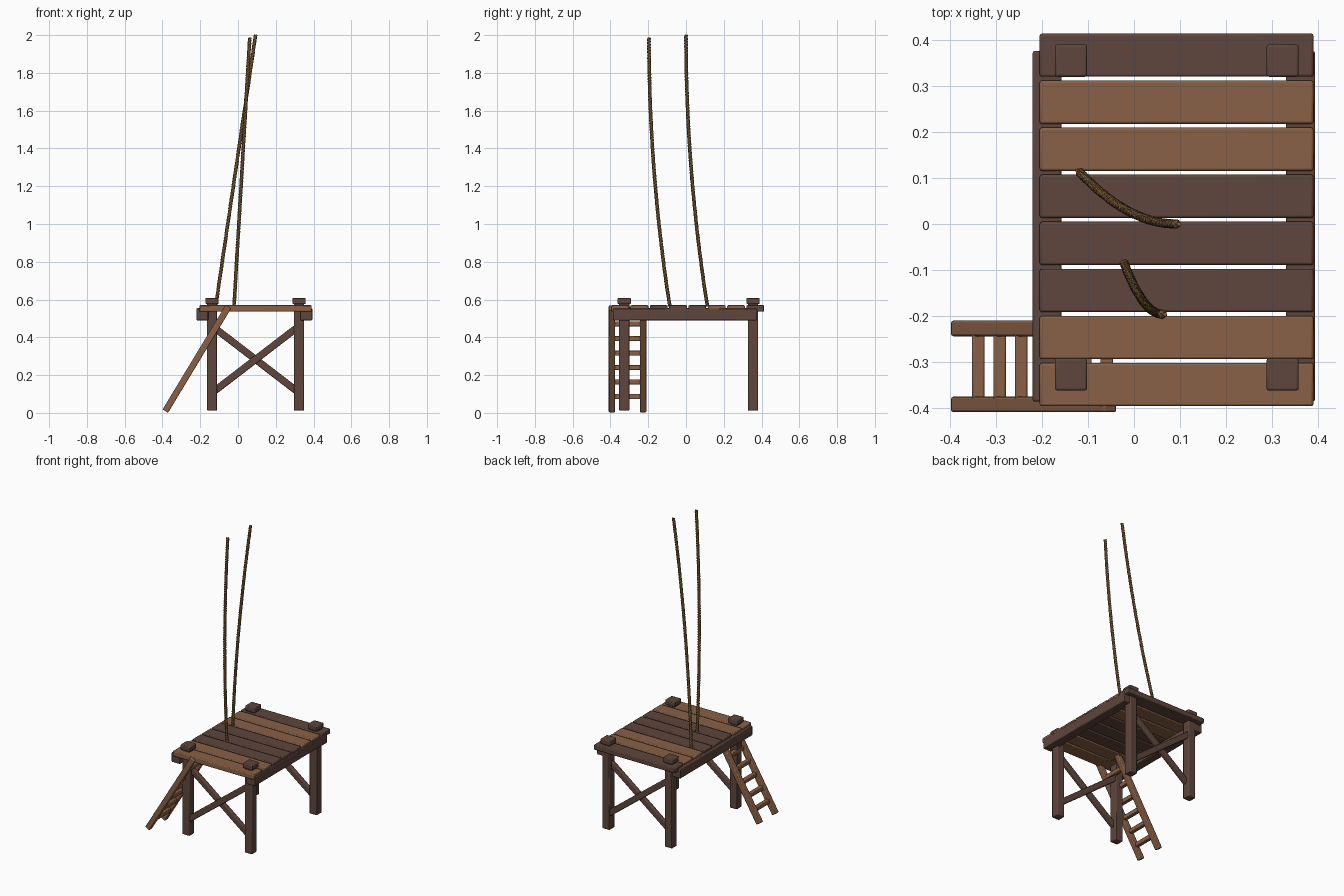
import bpy, math
from mathutils import Vector, Matrix

cube = bpy.data.objects.get("Cube")
if cube:
    bpy.data.objects.remove(cube, do_unlink=True)


def material(name, rgb):
    m = bpy.data.materials.new(name)
    m.use_nodes = True
    m.diffuse_color = (*rgb, 1)
    m.node_tree.nodes["Principled BSDF"].inputs["Base Color"].default_value = (*rgb, 1)
    return m


DARK = material("dark wood", (0.112, 0.061, 0.045))
LIGHT = material("light wood", (0.25, 0.119, 0.061))
ROPE = material("rope fibre", (0.21, 0.115, 0.038))


def timber(name, centre, size, mat, tilt=0.0, bevel=0.005):
    """Bevelled box, tilted about the y axis."""
    bpy.ops.mesh.primitive_cube_add(size=1, location=centre)
    ob = bpy.context.object
    ob.name = name
    ob.data.transform(Matrix.Diagonal((*size, 1)))
    ob.rotation_euler.y = tilt
    ob.data.materials.append(mat)
    mod = ob.modifiers.new("worn edges", "BEVEL")
    mod.width = bevel
    mod.segments = 2
    bpy.ops.object.shade_smooth_by_angle(angle=math.radians(35))
    return ob


# Deck planks, front to back
PITCH = 0.1023
for i, tone in enumerate("LLDDDLLD"):
    timber(f"deck_plank_{i + 1}", (0.0925, -0.349 + PITCH * i, 0.553),
           (0.595, 0.094, 0.034), LIGHT if tone == "L" else DARK)

# Side beams under the deck
for side, x in (("right", -0.189), ("left", 0.362)):
    timber(f"{side}_beam", (x, -0.005, 0.522), (0.063, 0.762, 0.064), DARK)

# Posts with square caps, and crossed braces at each end
for end, y in (("front", -0.327), ("back", 0.355)):
    for side, x in (("right", -0.137), ("left", 0.323)):
        timber(f"{end}_{side}_post", (x, y, 0.297), (0.054, 0.054, 0.57), DARK)
        timber(f"{end}_{side}_post_cap", (x, y, 0.593), (0.07, 0.07, 0.033), DARK)
    for n, sign in enumerate((1, -1)):
        timber(f"{end}_brace_{n + 1}", (0.093, y + 0.008 * sign, 0.283),
               (0.54, 0.026, 0.038), DARK, tilt=sign * math.atan2(0.33, 0.43))

# Ladder
foot, head = Vector((-0.381, 0, 0.016)), Vector((-0.055, 0, 0.555))
run = head - foot
lean = math.atan2(run.x, run.z)
mid = (foot + head) / 2
for name, y in (("outer", -0.392), ("inner", -0.227)):
    timber(f"ladder_{name}_rail", (mid.x, y, mid.z),
           (0.034, 0.034, run.length + 0.015), LIGHT, tilt=lean)
for i in range(7):
    p = foot + run * (0.13 + 0.143 * i)
    timber(f"ladder_rung_{i + 1}", (p.x, -0.309, p.z), (0.027, 0.15, 0.027), LIGHT, bevel=0.004)


def rope(name, start, end, turns=30, steps=300):
    """Three twisted strands along a bowed path."""
    cu = bpy.data.curves.new(name, "CURVE")
    cu.dimensions = "3D"
    cu.bevel_depth = 0.0054
    cu.bevel_resolution = 1
    cu.use_fill_caps = True
    for strand in range(3):
        sp = cu.splines.new("POLY")
        sp.points.add(steps)
        for k, pt in enumerate(sp.points):
            t = k / steps
            a = math.tau * (turns * t + strand / 3)
            x = start[0] + (end[0] - start[0]) * t
            y = end[1] + (start[1] - end[1]) * (1 - t) ** 2
            z = start[2] + (end[2] - start[2]) * t
            pt.co = (x + 0.005 * math.cos(a), y + 0.005 * math.sin(a), z, 1)
    cu.materials.append(ROPE)
    ob = bpy.data.objects.new(name, cu)
    bpy.context.collection.objects.link(ob)
    bpy.ops.object.select_all(action="DESELECT")
    ob.select_set(True)
    bpy.context.view_layer.objects.active = ob
    bpy.ops.object.convert(target="MESH")
    bpy.ops.object.shade_smooth_by_angle(angle=math.radians(60))


rope("back_rope", (-0.118, 0.113, 0.565), (0.093, 0.0, 2.0))
rope("front_rope", (-0.021, -0.086, 0.565), (0.062, -0.196, 1.985))
